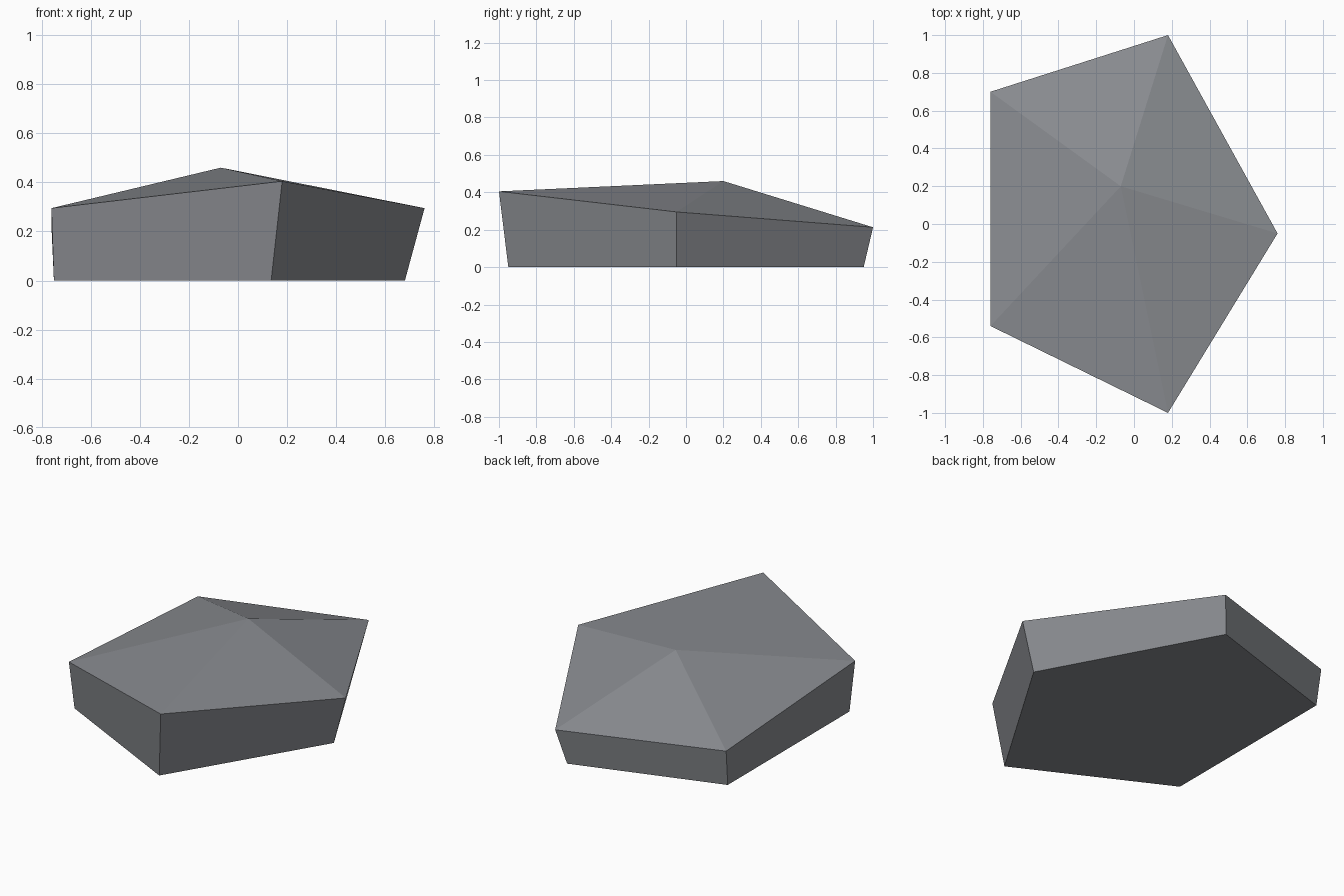
import bpy, bmesh

cube = bpy.data.objects.get("Cube")
if cube:
    bpy.data.objects.remove(cube, do_unlink=True)

# Single stone colour
stone = bpy.data.materials.new("stone_grey")
stone.use_nodes = True
colour = (0.25, 0.26, 0.28, 1)
stone.diffuse_color = colour
stone.node_tree.nodes["Principled BSDF"].inputs["Base Color"].default_value = colour

# Five-sided base, flared uneven rim and off-centre peak
base_ring = [(-0.75, -0.50), (0.135, -0.95), (0.68, -0.05), (0.135, 0.95), (-0.75, 0.67)]
rim_ring = [(-0.76, -0.54, 0.295), (0.18, -1, 0.405), (0.76, -0.05, 0.295),
            (0.18, 1, 0.213), (-0.76, 0.70, 0.22)]
peak = (-0.07, 0.20, 0.46)

bm = bmesh.new()
base = [bm.verts.new((x, y, 0)) for x, y in base_ring]
rim = [bm.verts.new(p) for p in rim_ring]
top = bm.verts.new(peak)
bm.faces.new(base[::-1])
for i in range(len(base)):
    j = (i + 1) % len(base)
    bm.faces.new((base[i], base[j], rim[j], rim[i]))
    bm.faces.new((rim[i], rim[j], top))
bmesh.ops.recalc_face_normals(bm, faces=bm.faces)

mesh = bpy.data.meshes.new("flat_rock")
bm.to_mesh(mesh)
bm.free()
mesh.materials.append(stone)
rock = bpy.data.objects.new("flat_rock", mesh)
bpy.context.collection.objects.link(rock)
